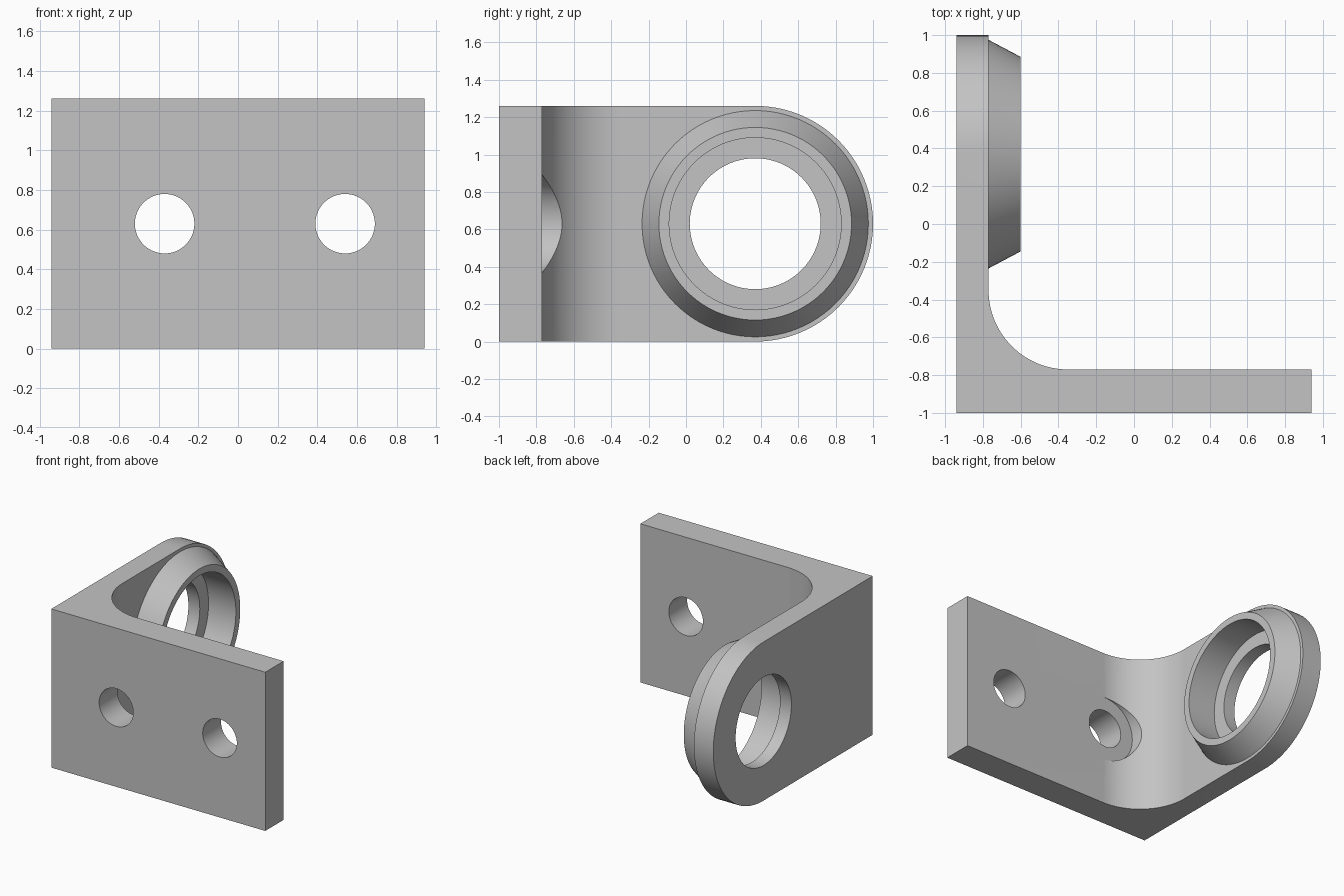
import bpy
import bmesh
from math import sin, cos, pi, radians
from mathutils import Vector

cube = bpy.data.objects.get("Cube")
if cube:
    bpy.data.objects.remove(cube, do_unlink=True)

HEIGHT = 1.26
MID = HEIGHT / 2      # height of every hole axis
EYE_Y = 0.37          # centre of the rounded end
HALF = 0.94           # half width in x
FILLET = 0.42
INNER_X, INNER_Y = -0.77, -0.77

grey = bpy.data.materials.new("light grey metal")
grey.use_nodes = True
colour = (0.55, 0.55, 0.55, 1)
grey.diffuse_color = colour
grey.node_tree.nodes["Principled BSDF"].inputs["Base Color"].default_value = colour


def loft(name, loops):
    """Closed solid through a stack of matching point loops."""
    bm = bmesh.new()
    rings = [[bm.verts.new(p) for p in loop] for loop in loops]
    for a, b in zip(rings, rings[1:]):
        for i in range(len(a)):
            j = (i + 1) % len(a)
            bm.faces.new((a[i], a[j], b[j], b[i]))
    bm.faces.new(rings[0][::-1])
    bm.faces.new(rings[-1])
    bmesh.ops.recalc_face_normals(bm, faces=bm.faces)
    mesh = bpy.data.meshes.new(name)
    bm.to_mesh(mesh)
    bm.free()
    mesh.materials.append(grey)
    obj = bpy.data.objects.new(name, mesh)
    bpy.context.collection.objects.link(obj)
    return obj


def arc(cx, cy, r, start, end, n):
    angles = [radians(start + (end - start) * i / n) for i in range(n + 1)]
    return [(cx + r * cos(a), cy + r * sin(a)) for a in angles]


def turned(name, axis, centre, rings, n=96):
    """Round solid along x or y from (position, radius) pairs."""
    def point(pos, r, a):
        u, v = centre + r * cos(a), MID + r * sin(a)
        return Vector((pos, u, v)) if axis == "x" else Vector((u, pos, v))
    return loft(name, [[point(p, r, 2 * pi * i / n) for i in range(n)]
                       for p, r in rings])


def combine(target, tool, operation):
    mod = target.modifiers.new("combine", "BOOLEAN")
    mod.operation, mod.solver, mod.object = operation, "EXACT", tool
    bpy.context.view_layer.objects.active = target
    bpy.ops.object.modifier_apply(modifier=mod.name)
    bpy.data.objects.remove(tool, do_unlink=True)


# L-shaped body with a filleted inside corner
outline = [(-HALF, -1), (HALF, -1), (HALF, INNER_Y)]
outline += arc(INNER_X + FILLET, INNER_Y + FILLET, FILLET, 270, 180, 32)
outline += [(INNER_X, 1.1), (-HALF, 1.1)]
bracket = loft("angle_bracket", [[(x, y, z) for x, y in outline] for z in (0, HEIGHT)])

# Rounded end of the side plate
side = [(-1.1, 0)] + arc(EYE_Y, MID, MID, -90, 90, 48) + [(-1.1, HEIGHT)]
combine(bracket, loft("side_shape", [[(x, y, z) for y, z in side] for x in (-1.2, 1.2)]),
        "INTERSECT")

# Tapered collar, its stepped bore and the through hole
combine(bracket, turned("collar", "x", EYE_Y,
                        [(-0.86, 0.605), (INNER_X, 0.605), (-0.60, 0.515)]), "UNION")
combine(bracket, turned("bore", "x", EYE_Y,
                        [(-1.2, 0.35), (-0.84, 0.35), (-0.84, 0.46), (-0.4, 0.46)]),
        "DIFFERENCE")

# Mounting holes, the inner one with a spotface cut into the fillet
combine(bracket, turned("spotface_hole", "y", -0.37,
                        [(-1.2, 0.15), (INNER_Y, 0.15), (INNER_Y, 0.26), (-0.2, 0.26)], 64),
        "DIFFERENCE")
combine(bracket, turned("plain_hole", "y", 0.54, [(-1.2, 0.15), (-0.5, 0.15)], 64),
        "DIFFERENCE")

bpy.ops.object.select_all(action="DESELECT")
bracket.select_set(True)
bpy.context.view_layer.objects.active = bracket
bpy.ops.object.shade_smooth_by_angle(angle=radians(20))
